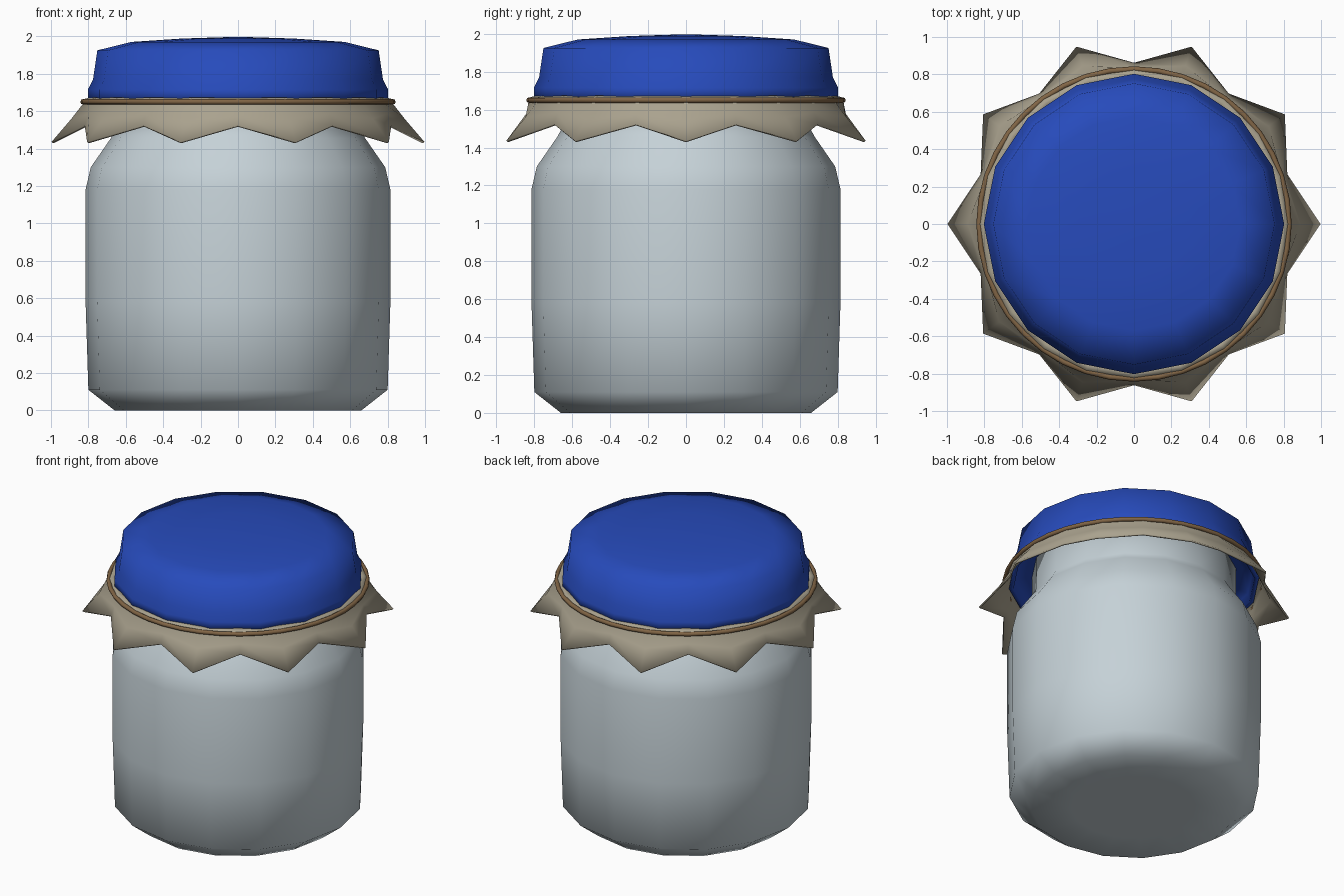
import bpy, bmesh
from math import sin, cos, pi

if "Cube" in bpy.data.objects:
    bpy.data.objects.remove(bpy.data.objects["Cube"])


def material(name, rgb):
    m = bpy.data.materials.new(name)
    m.diffuse_color = (*rgb, 1)
    m.use_nodes = True
    m.node_tree.nodes["Principled BSDF"].inputs["Base Color"].default_value = m.diffuse_color
    return m


def finish(bm, name, mat):
    bmesh.ops.recalc_face_normals(bm, faces=bm.faces[:])
    me = bpy.data.meshes.new(name)
    bm.to_mesh(me)
    bm.free()
    me.materials.append(mat)
    for p in me.polygons:
        p.use_smooth = True
    ob = bpy.data.objects.new(name, me)
    bpy.context.collection.objects.link(ob)
    return ob


def rings(name, n, rows, mat, caps=False, loop=False):
    """Skin stacked rings; each row is a function or a fixed (radius, z)."""
    bm = bmesh.new()
    layers = []
    for row in rows:
        layer = []
        for i in range(n):
            r, z = row(i) if callable(row) else row
            a = 2 * pi * i / n
            layer.append(bm.verts.new((r * cos(a), r * sin(a), z)))
        layers.append(layer)
    pairs = list(zip(layers, layers[1:]))
    if loop:
        pairs.append((layers[-1], layers[0]))
    for a, b in pairs:
        for i in range(n):
            j = (i + 1) % n
            bm.faces.new((a[i], a[j], b[j], b[i]))
    if caps:
        bm.faces.new(layers[0])
        bm.faces.new(layers[-1])
    return finish(bm, name, mat)


glass = material("pale_glass", (0.56, 0.64, 0.68))
blue = material("blue_lid", (0.02, 0.07, 0.5))
linen = material("linen", (0.40, 0.36, 0.27))
twine = material("twine", (0.22, 0.13, 0.06))

# Jar body with rounded shoulder and neck hidden in the lid
rings("jar_body", 16, [(0.40, 0), (0.66, 0), (0.80, 0.11), (0.815, 0.58),
                       (0.815, 1.18), (0.787, 1.30), (0.68, 1.455),
                       (0.655, 1.50), (0.655, 1.74)], glass, caps=True)

# Domed lid with a flared, hollow rim
rings("lid", 16, [(0.70, 1.73), (0.765, 1.71), (0.775, 1.65), (0.803, 1.65),
                  (0.803, 1.715), (0.775, 1.77), (0.752, 1.925),
                  (0.57, 1.97), (0.30, 1.988), (0.08, 1.995)], blue, caps=True)


# Cloth skirt with ten drooping points
def wave(tip, valley):
    return lambda i: tip if i % 2 == 0 else valley


cloth = rings("cloth_skirt", 20, [(0.785, 1.675), (0.822, 1.665), (0.832, 1.635),
                                  wave((0.89, 1.56), (0.838, 1.585)),
                                  wave((0.997, 1.435), (0.862, 1.523))], linen)
solid = cloth.modifiers.new("thickness", "SOLIDIFY")
solid.thickness = 0.012
solid.offset = -1

# Twine tied round the cloth
tube = [(0.828 + 0.015 * cos(k * pi / 4), 1.65 + 0.015 * sin(k * pi / 4))
        for k in range(8)]
rings("twine_band", 40, tube, twine, loop=True)
